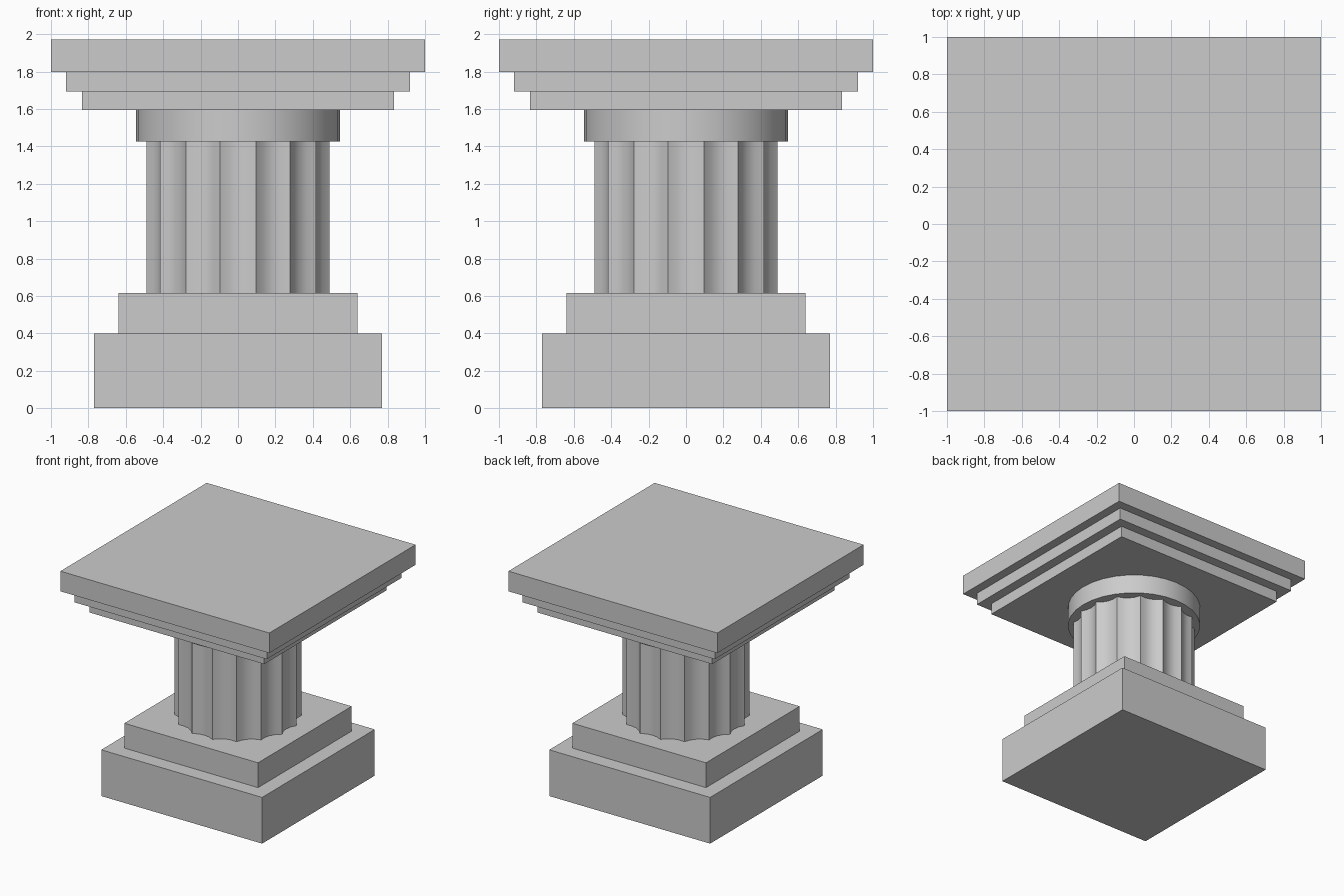
import bpy
import bmesh
from math import cos, sin, pi, radians

cube = bpy.data.objects.get("Cube")
if cube:
    bpy.data.objects.remove(cube, do_unlink=True)

stone = bpy.data.materials.new("grey_stone")
stone.use_nodes = True
colour = (0.6, 0.6, 0.6, 1)
stone.diffuse_color = colour
stone.node_tree.nodes["Principled BSDF"].inputs["Base Color"].default_value = colour


def prism(name, outline, bottom, top, smooth=False):
    """Extrude a closed outline between two heights."""
    bm = bmesh.new()
    base = bm.faces.new([bm.verts.new((x, y, bottom)) for x, y in outline])
    grown = bmesh.ops.extrude_face_region(bm, geom=[base], use_keep_orig=True)
    for v in grown["geom"]:
        if isinstance(v, bmesh.types.BMVert):
            v.co.z = top
    bmesh.ops.recalc_face_normals(bm, faces=bm.faces)
    mesh = bpy.data.meshes.new(name)
    bm.to_mesh(mesh)
    bm.free()
    mesh.materials.append(stone)
    obj = bpy.data.objects.new(name, mesh)
    bpy.context.collection.objects.link(obj)
    if smooth:
        bpy.ops.object.select_all(action="DESELECT")
        obj.select_set(True)
        bpy.context.view_layer.objects.active = obj
        bpy.ops.object.shade_smooth_by_angle(angle=radians(30))
    return obj


def square(half):
    return [(-half, -half), (half, -half), (half, half), (-half, half)]


def ring(radius, sides):
    return [(radius * cos(2 * pi * i / sides), radius * sin(2 * pi * i / sides))
            for i in range(sides)]


def fluted(radius, flutes, depth, steps):
    """Circle of sharp ridges joined by hollow arcs."""
    points = []
    half = pi / flutes
    for i in range(flutes):
        middle = 2 * half * i
        for s in range(steps):
            t = 2 * s / steps - 1
            across = radius * sin(half) * t
            out = radius * cos(half) - depth * (1 - t * t)
            points.append((out * cos(middle) - across * sin(middle),
                           out * sin(middle) + across * cos(middle)))
    return points


# Square steps of the foot and the crown
for name, half, bottom, top in (
    ("base_block", 0.77, 0, 0.4),
    ("base_step", 0.64, 0.4, 0.615),
    ("lower_slab", 0.835, 1.595, 1.693),
    ("middle_slab", 0.92, 1.693, 1.798),
    ("top_slab", 1.0, 1.798, 1.972),
):
    prism(name, square(half), bottom, top)

# Fluted shaft and its round collar
prism("column_shaft", fluted(0.5, 16, 0.03, 4), 0.615, 1.425, smooth=True)
prism("column_collar", ring(0.545, 32), 1.425, 1.595, smooth=True)
